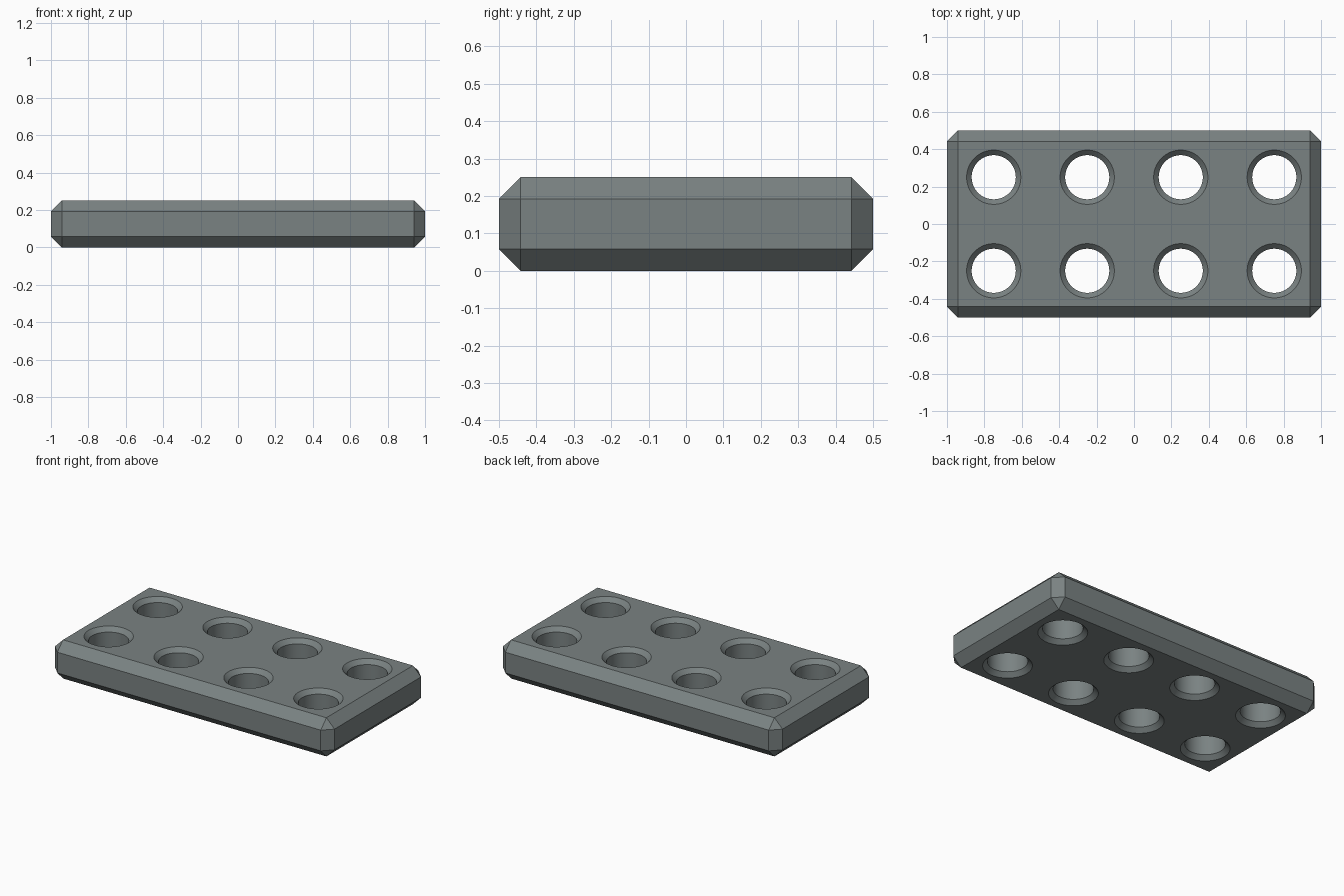
import bpy, bmesh, math

if "Cube" in bpy.data.objects:
    bpy.data.objects.remove(bpy.data.objects["Cube"])

L, W, H = 2.0, 1.0, 0.25      # plate size
CHAMFER = 0.058               # outer edge chamfer
R_IN, R_OUT = 0.118, 0.145    # hole bore and countersink rim
SEGMENTS = 64

grey = bpy.data.materials.new("slate grey")
grey.diffuse_color = (0.195, 0.225, 0.225, 1)
grey.use_nodes = True
grey.node_tree.nodes["Principled BSDF"].inputs["Base Color"].default_value = grey.diffuse_color


def mesh_object(name, bm):
    bmesh.ops.recalc_face_normals(bm, faces=bm.faces)
    mesh = bpy.data.meshes.new(name)
    bm.to_mesh(mesh)
    bm.free()
    mesh.materials.append(grey)
    obj = bpy.data.objects.new(name, mesh)
    bpy.context.collection.objects.link(obj)
    return obj


def add_hole(bm, x, y):
    """Closed lathe solid: straight bore flaring out at both faces."""
    depth, over = R_OUT - R_IN, 0.02
    profile = [(R_OUT + over, -over), (R_IN, depth),
               (R_IN, H - depth), (R_OUT + over, H + over)]
    rings = []
    for r, z in profile:
        rings.append([bm.verts.new((x + r * math.cos(a), y + r * math.sin(a), z))
                      for a in (2 * math.pi * i / SEGMENTS for i in range(SEGMENTS))])
    for low, high in zip(rings, rings[1:]):
        for i in range(SEGMENTS):
            j = (i + 1) % SEGMENTS
            bm.faces.new((low[i], low[j], high[j], high[i]))
    bm.faces.new(rings[0][::-1])
    bm.faces.new(rings[-1])


# Plate: box with every edge chamfered
bm = bmesh.new()
bmesh.ops.create_cube(bm, size=1)
for v in bm.verts:
    v.co = (v.co.x * L, v.co.y * W, (v.co.z + 0.5) * H)
bmesh.ops.bevel(bm, geom=bm.edges[:], offset=CHAMFER, offset_type='OFFSET',
                segments=1, profile=0.5, affect='EDGES')
plate = mesh_object("plate", bm)

# Hole cutters: four columns by two rows
bm = bmesh.new()
for x in (-0.75, -0.25, 0.25, 0.75):
    for y in (-0.25, 0.25):
        add_hole(bm, x, y)
cutter = mesh_object("hole_cutter", bm)
cutter.hide_render = True
cutter.hide_set(True)

# Cut the countersunk holes
cut = plate.modifiers.new("holes", 'BOOLEAN')
cut.operation = 'DIFFERENCE'
cut.solver = 'EXACT'
cut.object = cutter
bpy.context.view_layer.objects.active = plate
plate.select_set(True)
bpy.ops.object.modifier_apply(modifier=cut.name)
bpy.data.objects.remove(cutter)

# Smooth bores, crisp chamfers
bpy.ops.object.shade_smooth_by_angle(angle=math.radians(30))
